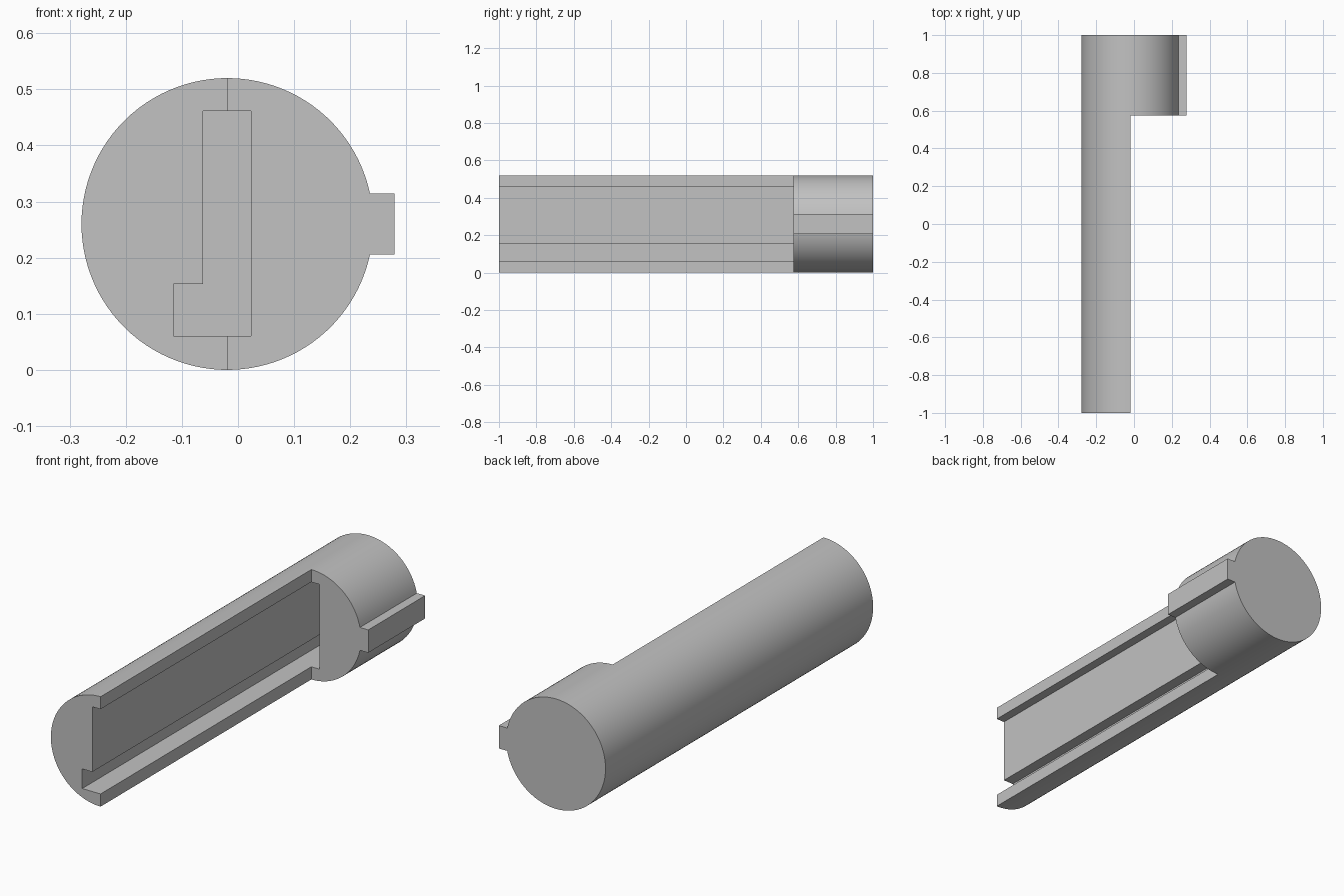
import bpy, bmesh, math

if "Cube" in bpy.data.objects:
    bpy.data.objects.remove(bpy.data.objects["Cube"], do_unlink=True)

grey = bpy.data.materials.new("plain_grey")
grey.use_nodes = True
colour = (0.54, 0.54, 0.54, 1)
grey.diffuse_color = colour
grey.node_tree.nodes["Principled BSDF"].inputs["Base Color"].default_value = colour

R, CX, CZ = 0.26, -0.019, 0.26   # cylinder radius and axis
HEAD_Y = 0.575                   # front face of the full-round head
TAB = 0.054                      # half height of the key tab


def extrude(name, profile, y0, y1):
    """Solid made by extruding an (x, z) outline along y."""
    bm = bmesh.new()
    face = bm.faces.new([bm.verts.new((x, y0, z)) for x, z in profile])
    new = bmesh.ops.extrude_face_region(bm, geom=[face])["geom"]
    verts = [v for v in new if isinstance(v, bmesh.types.BMVert)]
    bmesh.ops.translate(bm, verts=verts, vec=(0, y1 - y0, 0))
    bmesh.ops.recalc_face_normals(bm, faces=bm.faces)
    mesh = bpy.data.meshes.new(name)
    bm.to_mesh(mesh)
    bm.free()
    mesh.materials.append(grey)
    obj = bpy.data.objects.new(name, mesh)
    bpy.context.collection.objects.link(obj)
    return obj


def cut(target, cutter):
    """Apply a boolean difference and discard the cutter."""
    cutter.hide_render = True
    bpy.context.view_layer.objects.active = target
    mod = target.modifiers.new("cut", "BOOLEAN")
    mod.operation, mod.solver, mod.object = "DIFFERENCE", "EXACT", cutter
    bpy.ops.object.modifier_apply(modifier=mod.name)
    bpy.data.objects.remove(cutter, do_unlink=True)


# Round bar with a rectangular key tab along its left side
start = math.asin(TAB / R)
steps = 96
angles = [start + (2 * math.pi - 2 * start) * i / steps for i in range(steps + 1)]
outline = [(CX + R * math.cos(a), CZ + R * math.sin(a)) for a in angles]
outline += [(0.279, CZ - TAB), (0.279, CZ + TAB)]
rod = extrude("slotted_rod", outline, -1, 1)

# Remove the left half in front of the head
half = [(CX, -0.1), (0.5, -0.1), (0.5, 0.7), (CX, 0.7)]
cut(rod, extrude("half_cutter", half, -1.1, HEAD_Y))

# Stepped slot, ending as a blind pocket inside the head
slot = [(0.023, 0.06), (0.023, 0.461), (-0.062, 0.461),
        (-0.062, 0.153), (-0.115, 0.153), (-0.115, 0.06)]
cut(rod, extrude("slot_cutter", slot, -1.1, 0.8))

# Smooth round surfaces, crisp edges
bpy.ops.object.select_all(action="DESELECT")
rod.select_set(True)
bpy.context.view_layer.objects.active = rod
bpy.ops.object.shade_smooth_by_angle(angle=math.radians(20))
